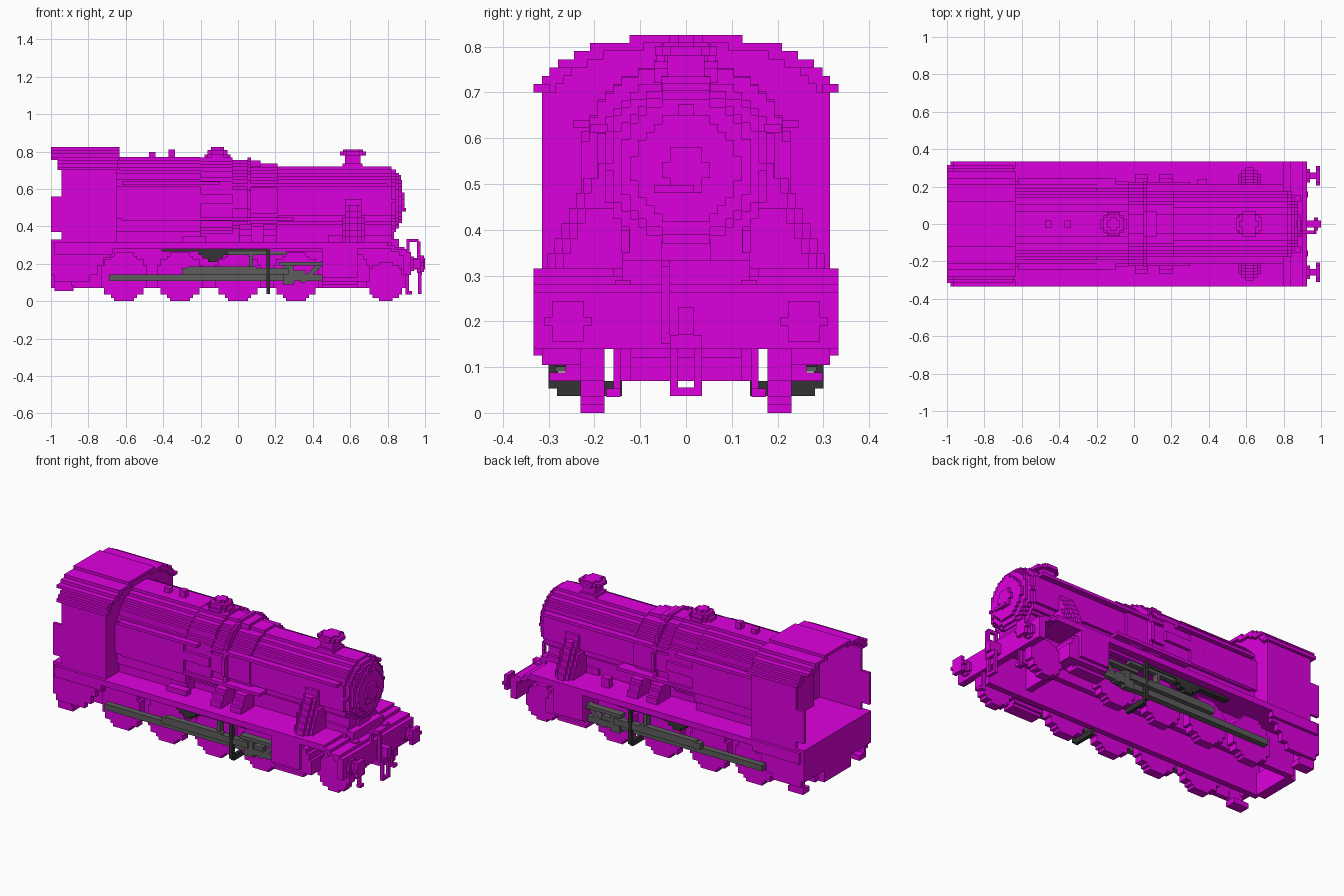
import bpy, bmesh, math

V = 2 / 114  # step size of the blocky style

cube = bpy.data.objects.get("Cube")
if cube:
    bpy.data.objects.remove(cube)


def material(name, rgb):
    m = bpy.data.materials.new(name)
    m.use_nodes = True
    m.diffuse_color = (*rgb, 1)
    m.node_tree.nodes["Principled BSDF"].inputs["Base Color"].default_value = (*rgb, 1)
    return m


MAGENTA = material("magenta", (0.73, 0.0, 0.73))
GREY = material("rod grey", (0.11, 0.11, 0.11))
BLACK = material("dark grey", (0.033, 0.033, 0.033))


def prism(name, pts, axis, a0, a1, mat=MAGENTA):
    """Extrude a 2D outline along an axis from a0 to a1."""
    place = {"x": lambda p, a: (a, p[0], p[1]),
             "y": lambda p, a: (p[0], a, p[1]),
             "z": lambda p, a: (p[0], p[1], a)}[axis]
    bm = bmesh.new()
    lo = [bm.verts.new(place(p, a0)) for p in pts]
    hi = [bm.verts.new(place(p, a1)) for p in pts]
    bm.faces.new(lo)
    bm.faces.new(hi[::-1])
    for i in range(len(pts)):
        j = (i + 1) % len(pts)
        bm.faces.new((lo[i], lo[j], hi[j], hi[i]))
    bmesh.ops.recalc_face_normals(bm, faces=bm.faces)
    me = bpy.data.meshes.new(name)
    bm.to_mesh(me)
    bm.free()
    me.materials.append(mat)
    ob = bpy.data.objects.new(name, me)
    bpy.context.collection.objects.link(ob)


def box(name, x0, x1, y0, y1, z0, z1, mat=MAGENTA):
    prism(name, [(x0, y0), (x1, y0), (x1, y1), (x0, y1)], "z", z0, z1, mat)


def pair(name, x0, x1, y0, y1, z0, z1, mat=MAGENTA):
    """The same box on both sides; y0 and y1 are distances from the middle."""
    box(name + "_left", x0, x1, y0, y1, z0, z1, mat)
    box(name + "_right", x0, x1, -y1, -y0, z0, z1, mat)


def stairs(rows):
    """Stepped outline from rows of (bottom, top, start, end)."""
    up, down = [], []
    for z0, z1, a, b in rows:
        up += [(b, z0), (b, z1)]
        down += [(a, z0), (a, z1)]
    out = []
    for p in up + down[::-1]:
        if not out or math.dist(p, out[-1]) > 1e-5:
            out.append(p)
    return out


def disc(c, cz, r):
    """Outline of a stepped circle."""
    n = max(2, round(2 * r / V))
    h = 2 * r / n
    rows = []
    for i in range(n):
        z = -r + i * h
        w = max(V, round(math.sqrt(r * r - (z + h / 2) ** 2) / V) * V)
        if rows and abs(rows[-1][3] - (c + w)) < 1e-6:
            rows[-1] = (rows[-1][0], cz + z + h, c - w, c + w)
        else:
            rows.append((cz + z, cz + z + h, c - w, c + w))
    return stairs(rows)


# Running plate stepping down at the front, frames and end beams
prism("running_plate", stairs([(0.245, 0.263, 0.86, 0.925), (0.263, 0.28, 0.82, 0.9),
                               (0.28, 0.298, -0.98, 0.84), (0.298, 0.315, -0.98, 0.8)]),
      "y", -0.333, 0.333)
pair("frame_plate", -0.96, 0.89, 0.12, 0.155, 0.07, 0.29)
box("frame_stretcher", 0.6, 0.64, -0.13, 0.13, 0.12, 0.29)
box("buffer_beam", 0.885, 0.925, -0.333, 0.333, 0.14, 0.263)
box("rear_beam", -1, -0.965, -0.315, 0.315, 0.14, 0.33)
box("rear_drag_box", -1, -0.94, -0.125, 0.125, 0.07, 0.2)
box("cab_floor", -1, -0.66, -0.315, 0.315, 0.3, 0.33)
pair("plate_edge_rear", -0.98, -0.67, 0.3, 0.333, 0.25, 0.29)

# Wheels
for s, side in ((1, "left"), (-1, "right")):
    for i, x in enumerate((-0.61, -0.31, 0.0, 0.31)):
        prism(f"driving_wheel_{side}_{i}", disc(x, 0.13, 0.13), "y", s * 0.178, s * 0.23)
    prism(f"pony_wheel_{side}", disc(0.79, 0.105, 0.105), "y", s * 0.178, s * 0.23)

    # Cylinder with its stepped front cover, and the skirt below the cab
    prism(f"cylinder_{side}", stairs([(0.087, 0.105, s * 0.21, s * 0.263),
                                      (0.105, 0.125, s * 0.19, s * 0.315),
                                      (0.125, 0.285, s * 0.178, s * 0.333)]), "x", 0.45, 0.64)
    prism(f"cylinder_cover_{side}", stairs([(0.105, 0.19, 0.62, 0.705), (0.19, 0.225, 0.62, 0.69),
                                            (0.225, 0.25, 0.62, 0.67)]), "y", s * 0.19, s * 0.315)
    prism(f"cab_skirt_{side}", stairs([(0.105, 0.14, -0.98, -0.79),
                                       (0.14, 0.19, -0.98, -0.75), (0.19, 0.23, -0.98, -0.72),
                                       (0.23, 0.3, -0.98, -0.68)]), "y", s * 0.285, s * 0.315)

    # Outside steam pipe leaning out from the smokebox
    pipe = [(0.315 + i * 0.033, 0.348 + i * 0.033, s * 0.14, s * (0.285 - i * 0.0155)) for i in range(7)]
    prism(f"steam_pipe_{side}", stairs(pipe), "x", 0.575, 0.66)
    prism(f"steam_pipe_rib_{side}", stairs([(a, b, c, d + s * V) for a, b, c, d in pipe[:6]]),
          "x", 0.595, 0.64)
    prism(f"steam_pipe_foot_{side}", stairs([(a, b, c, d - s * V) for a, b, c, d in pipe[:4]]),
          "x", 0.558, 0.678)

    # Valve gear: expansion bracket and diagonal link
    prism(f"valve_bracket_{side}", stairs([(0.21, 0.228, -0.16, -0.11), (0.228, 0.246, -0.19, -0.08),
                                           (0.246, 0.265, -0.21, -0.05), (0.265, 0.283, -0.41, 0.17)]),
          "y", s * 0.25, s * 0.285, BLACK)
    prism(f"diagonal_link_{side}", [(0.33, 0.1), (0.36, 0.1), (0.45, 0.19), (0.45, 0.215), (0.42, 0.2)],
          "y", s * 0.25, s * 0.285, GREY)

    # Buffers
    y = s * 0.258
    prism(f"buffer_stem_{side}", disc(y, 0.2, 0.026), "x", 0.92, 0.975)
    prism(f"buffer_head_{side}", disc(y, 0.2, 0.044), "x", 0.972, 0.995)
    prism(f"buffer_base_{side}", disc(y, 0.2, 0.04), "x", 0.92, 0.94)

# Rods and motion
pair("coupling_rod", -0.69, 0.32, 0.235, 0.27, 0.107, 0.142, GREY)
pair("connecting_rod", -0.3, 0.27, 0.262, 0.298, 0.142, 0.178, GREY)
pair("connecting_rod_taper", -0.27, 0.1, 0.262, 0.298, 0.17, 0.185, GREY)
pair("crosshead", 0.24, 0.3, 0.25, 0.285, 0.09, 0.2, GREY)
pair("crosshead_arm", 0.29, 0.36, 0.25, 0.28, 0.14, 0.165, GREY)
pair("slide_bar_upper", 0.22, 0.46, 0.255, 0.298, 0.19, 0.21, GREY)
pair("slide_bar_lower", 0.24, 0.46, 0.255, 0.285, 0.107, 0.142, GREY)
pair("valve_rod", -0.18, 0.26, 0.25, 0.28, 0.247, 0.265, GREY)
pair("valve_spindle", 0.17, 0.45, 0.25, 0.285, 0.265, 0.285)
pair("radius_link", 0.06, 0.08, 0.25, 0.285, 0.17, 0.25, GREY)
pair("motion_hanger", 0.152, 0.172, 0.28, 0.3, 0.053, 0.285, BLACK)
pair("motion_hanger_foot", 0.152, 0.172, 0.14, 0.282, 0.037, 0.07, BLACK)
pair("drain_pipe", 0.45, 0.64, 0.225, 0.298, 0.07, 0.088)

# Steps below the cab
pair("cab_step", -0.98, -0.88, 0.235, 0.298, 0.055, 0.085)
pair("cab_step_hanger", -0.98, -0.89, 0.28, 0.298, 0.08, 0.15)

# Boiler: firebox with straight lower sides, then stepped rings to the door
fire = [(0.315, 0.37, -0.193, 0.193), (0.37, 0.44, -0.21, 0.21), (0.44, 0.53, -0.228, 0.228)]
for i in range(14):
    w = round(0.232 / V * math.sqrt(1 - ((i + 0.5) / 14) ** 2)) * V
    fire.append((0.53 + i * 0.24 / 14, 0.53 + (i + 1) * 0.24 / 14, -w, w))
prism("firebox", stairs(fire), "x", -0.66, -0.2)
rings = [(-0.2, -0.03, 0.222, 0.545), (-0.03, 0.06, 0.21, 0.545), (0.06, 0.21, 0.196, 0.54),
         (0.21, 0.82, 0.183, 0.537), (0.82, 0.845, 0.167, 0.537), (0.845, 0.86, 0.148, 0.537),
         (0.86, 0.876, 0.116, 0.533), (0.876, 0.89, 0.05, 0.53)]
for i, (x0, x1, r, cz) in enumerate(rings):
    prism(f"boiler_ring_{i}", disc(0, cz, r), "x", x0, x1)
prism("boiler_band", disc(0, 0.54, 0.227), "x", 0.05, 0.07)
prism("smokebox_saddle", stairs([(0.28, 0.315, -0.158, 0.158), (0.315, 0.35, -0.14, 0.14),
                                 (0.35, 0.42, -0.123, 0.123)]), "x", 0.48, 0.82)
box("boiler_cradle", -0.25, 0.5, -0.125, 0.125, 0.31, 0.4)
box("door_handle", 0.885, 0.898, -0.07, 0.018, 0.48, 0.497)
box("lamp_bracket", 0.84, 0.872, -0.018, 0.018, 0.64, 0.675)
pair("handrail", -0.1, 0.8, 0.17, 0.21, 0.612, 0.63)
pair("firebox_handrail", -0.62, -0.1, 0.2, 0.246, 0.622, 0.64)
pair("side_pipe", -0.62, 0.3, 0.15, 0.225, 0.43, 0.448)

# Chimney, dome and fittings on top
box("chimney_base", 0.56, 0.665, -0.053, 0.053, 0.7, 0.735)
box("chimney_stem", 0.573, 0.655, -0.04, 0.04, 0.73, 0.785)
prism("chimney_rim", disc(0.615, 0, 0.068), "z", 0.78, 0.8)
prism("chimney_lip", disc(0.615, 0, 0.05), "z", 0.785, 0.81)
for z0, z1, r in ((0.74, 0.785, 0.065), (0.78, 0.808, 0.053), (0.8, 0.825, 0.036)):
    prism("dome", disc(-0.11, 0, r), "z", z0, z1)
box("safety_valve", -0.372, -0.338, -0.018, 0.018, 0.76, 0.81)
box("whistle", -0.475, -0.44, -0.018, 0.018, 0.76, 0.798)
box("top_feed", 0.06, 0.12, -0.07, 0.07, 0.72, 0.752)

# Boxes and wedges on the running plate
for i, x in enumerate((0.04, 0.17)):
    for s, side in ((1, "left"), (-1, "right")):
        prism(f"sandbox_{i}_{side}", stairs([(0.315, 0.35, s * 0.14, s * 0.265),
                                             (0.35, 0.385, s * 0.14, s * 0.245),
                                             (0.385, 0.41, s * 0.14, s * 0.225)]), "x", x - 0.035, x + 0.035)
box("plate_box", -0.3, -0.17, -0.245, -0.2, 0.315, 0.345)
box("plate_lubricator", 0.34, 0.39, 0.2, 0.24, 0.315, 0.37)

# Cab
pair("cab_side", -0.945, -0.65, 0.298, 0.315, 0.3, 0.73)
arch = [(0.7, 0.718, 0.315), (0.718, 0.736, 0.315), (0.736, 0.754, 0.298), (0.754, 0.772, 0.28),
        (0.772, 0.79, 0.245), (0.79, 0.808, 0.21), (0.808, 0.825, 0.123)]
prism("cab_front", stairs([(0.3, 0.7, -0.312, 0.312)] + [(a, b, -w, w) for a, b, w in arch[:-1]]),
      "x", -0.672, -0.65)
for i, (z0, z1, w) in enumerate(arch):
    x0, x1 = (-0.965, -0.645) if z0 < 0.75 else (-1, -0.633)
    inner = arch[i + 1][2] - 0.03 if i < 6 else 0
    pair(f"roof_step_{i}", x0, x1, inner, w, z0, z1)
pair("roof_eave", -0.965, -0.633, 0.298, 0.333, 0.7, 0.718)
pair("cab_rear_rail", -1, -0.945, 0.298, 0.315, 0.37, 0.56)
box("backhead", -0.71, -0.67, -0.19, 0.19, 0.33, 0.62)

# Coupling hook, links and hose at the front
box("hook_bar", 0.92, 1.0, -0.018, 0.018, 0.17, 0.23)
pair("coupling_link", 0.962, 0.98, 0.018, 0.035, 0.04, 0.17)
box("coupling_link_end", 0.962, 0.98, -0.035, 0.035, 0.037, 0.055)
box("coupling_link_top", 0.962, 0.985, -0.035, 0.035, 0.14, 0.17)
box("hose_riser", 0.9, 0.918, -0.053, -0.035, 0.25, 0.32)
box("hose_top", 0.9, 0.965, -0.053, -0.035, 0.315, 0.333)
box("hose_drop", 0.957, 0.975, -0.053, -0.035, 0.15, 0.32)
pair("guard_iron", 0.895, 0.915, 0.143, 0.158, 0.035, 0.15)
pair("guard_iron_foot", 0.905, 0.93, 0.143, 0.175, 0.035, 0.053)
box("front_step", 0.8, 0.86, -0.14, 0.14, 0.26, 0.333)
box("front_step_block", 0.8, 0.835, -0.053, 0.053, 0.32, 0.38)
